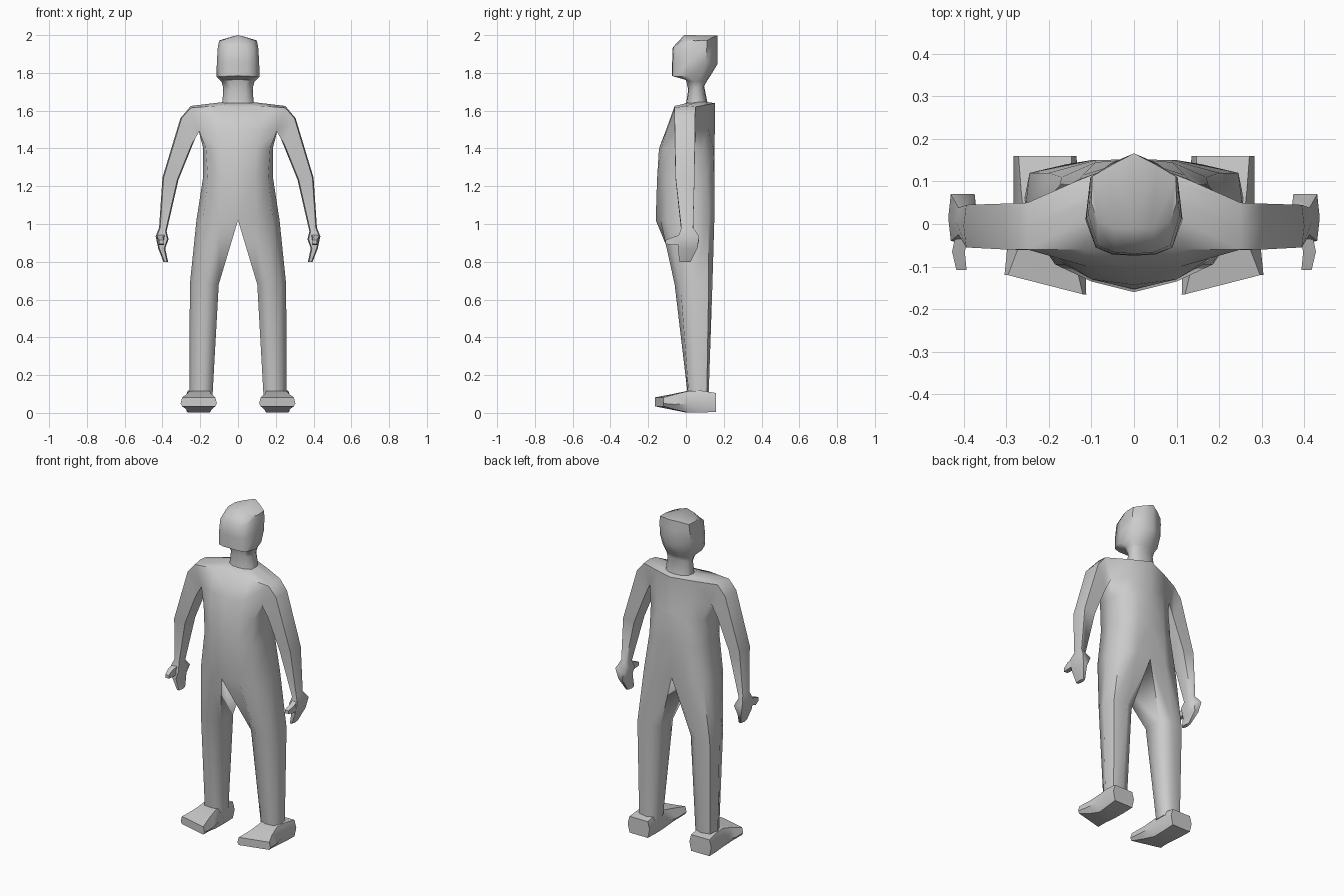
import bpy, bmesh, math

grey = bpy.data.materials.new("plain_grey")
grey.diffuse_color = (0.6, 0.6, 0.6, 1)


def ring(bm, pts):
    return [bm.verts.new(p) for p in pts]


def bridge(bm, a, b, closed=False, skip=()):
    """Join two rings with quads."""
    n = len(a)
    for i in range(n if closed else n - 1):
        if i not in skip:
            j = (i + 1) % n
            bm.faces.new((a[i], a[j], b[j], b[i]))


def finish(bm, name, angle=65):
    """Orient, mirror over x = 0, colour and shade."""
    bmesh.ops.recalc_face_normals(bm, faces=bm.faces[:])
    me = bpy.data.meshes.new(name)
    bm.to_mesh(me)
    bm.free()
    ob = bpy.data.objects.new(name, me)
    bpy.context.collection.objects.link(ob)
    me.materials.append(grey)
    mod = ob.modifiers.new("mirror", 'MIRROR')
    mod.use_clip = True
    bpy.ops.object.select_all(action='DESELECT')
    ob.select_set(True)
    bpy.context.view_layer.objects.active = ob
    bpy.ops.object.shade_smooth_by_angle(angle=math.radians(angle))
    return ob


def level(z, *xy):
    return [(x, y, z) for x, y in xy]


# Body: half rings run from front centre around the side to back centre
bm = bmesh.new()
ankle = ring(bm, level(0.09, (.135, .03), (.18, .01), (.235, .015), (.257, .06),
                       (.24, .11), (.18, .12), (.135, .10)))
knee = ring(bm, level(0.68, (.102, -.02), (.165, -.06), (.23, -.03), (.255, .04),
                      (.245, .12), (.16, .14), (.102, .10)))
crotch = ring(bm, level(1.02, (0, -.16), (.10, -.135), (.185, -.095), (.22, .02),
                        (.20, .12), (.10, .15), (0, .14)))
waist = ring(bm, level(1.24, (0, -.153), (.09, -.13), (.16, -.095), (.186, .01),
                       (.17, .11), (.09, .15), (0, .15)))
chest = ring(bm, level(1.40, (0, -.143), (.10, -.13), (.17, -.09), (.184, .0),
                       (.175, .09), (.09, .145), (0, .152)))
armpit = ring(bm, [(0, -.105, 1.50), (.11, -.10, 1.50), (.205, -.062, 1.49), (.21, -.01, 1.50),
                   (.207, .055, 1.50), (.12, .115, 1.51), (0, .152, 1.43)])
shoulder = ring(bm, [(0, -.055, 1.62), (.12, -.06, 1.625), (.25, -.06, 1.615), (.25, -.005, 1.625),
                     (.25, .05, 1.62), (.13, .103, 1.63), (0, .153, 1.64)])
collar = ring(bm, [(0, 0, 1.64), (.045, .005, 1.64), (.075, .025, 1.64), (.083, .06, 1.645),
                   (.075, .09, 1.645), (.04, .11, 1.645), (0, .115, 1.645)])
bridge(bm, ankle, knee, closed=True)
bridge(bm, knee, crotch, closed=True)
bridge(bm, crotch, waist)
bridge(bm, waist, chest)
bridge(bm, chest, armpit)
bridge(bm, armpit, shoulder, skip=(2, 3))
bridge(bm, shoulder, collar)
bm.faces.new(ankle)

# Arm and hand continue from the gap between armpit and shoulder:
# outer x, outer z, inner x, inner z, front y, back y
prev = shoulder[2:5] + armpit[4:1:-1]
for xo, zo, xi, zi, yf, yb in [
        (.305, 1.56, .24, 1.42, -.06, .048),
        (.40, 1.245, .315, 1.235, -.055, .045),
        (.418, .98, .378, .96, -.025, .038),
        (.436, .935, .368, .92, -.04, .07),
        (.422, .87, .385, .87, -.042, .06),
        (.395, .80, .37, .80, -.035, .025)]:
    ym, b = (yf + yb) / 2, .006
    arm = ring(bm, [(xo - b, yf, zo), (xo, ym, zo), (xo - b, yb, zo),
                    (xi + b, yb, zi), (xi, ym, zi), (xi + b, yf, zi)])
    bridge(bm, prev, arm, closed=True)
    prev = arm
bm.faces.new(prev)
finish(bm, "body")

# Head and neck
bm = bmesh.new()
rings = [
    [(0, 0, 1.635), (.045, .005, 1.635), (.075, .025, 1.635), (.083, .06, 1.635),
     (.075, .09, 1.635), (.04, .11, 1.635), (0, .115, 1.635)],
    [(0, .012, 1.71), (.04, .015, 1.71), (.068, .03, 1.715), (.078, .055, 1.72),
     (.068, .08, 1.725), (.04, .093, 1.73), (0, .096, 1.73)],
    [(0, 0, 1.765), (.045, .0, 1.763), (.078, .012, 1.758), (.088, .045, 1.755),
     (.075, .085, 1.755), (.04, .105, 1.755), (0, .11, 1.755)],
    [(0, -.074, 1.785), (.05, -.072, 1.783), (.09, -.055, 1.78), (.114, .01, 1.78),
     (.098, .085, 1.79), (.05, .125, 1.79), (0, .133, 1.79)],
    [(0, -.073, 1.86), (.05, -.07, 1.86), (.09, -.055, 1.86), (.112, .015, 1.86),
     (.103, .105, 1.86), (.055, .142, 1.85), (0, .166, 1.845)],
    [(0, -.07, 1.935), (.048, -.066, 1.935), (.085, -.05, 1.935), (.107, .02, 1.935),
     (.102, .11, 1.935), (.055, .14, 1.935), (0, .166, 1.935)],
    [(0, -.01, 2.0), (.045, -.01, 1.987), (.085, .005, 1.972), (.1, .05, 1.97),
     (.098, .112, 1.972), (.05, .14, 1.987), (0, .166, 1.998)],
]
loops = [ring(bm, r) for r in rings]
for a, b in zip(loops, loops[1:]):
    bridge(bm, a, b)
t = loops[-1]
for f in ((0, 1, 5, 6), (1, 2, 4, 5), (2, 3, 4)):
    bm.faces.new([t[i] for i in f])
finish(bm, "head", 50)

# Shoes, from heel to toe:
# inner x, outer x, inner y, outer y, sole z, edge z, top z, edge inset
bm = bmesh.new()
loops = []
for xi, xo, yi, yo, z0, zm, z1, s in [
        (.135, .283, .16, .16, .005, .06, .105, .012),
        (.13, .283, .08, .08, .002, .06, .118, .018),
        (.125, .283, .0, .01, .002, .05, .115, .025),
        (.115, .298, -.08, -.06, .018, .045, .098, .025),
        (.112, .304, -.165, -.12, .035, .05, .082, .008)]:
    loops.append(ring(bm, [(xi + s, yi, z0), (xo - s, yo, z0), (xo, yo, zm),
                           (xo - s, yo, z1), (xi + s, yi, z1), (xi, yi, zm)]))
for a, b in zip(loops, loops[1:]):
    bridge(bm, a, b, closed=True)
bm.faces.new(loops[0])
bm.faces.new(loops[-1])
finish(bm, "shoes", 50)

# Thumbs: centre x, y, z, half width, half height
bm = bmesh.new()
loops = []
for x, y, z, w, h in [(.40, -.01, .925, .016, .025), (.412, -.065, .91, .015, .022),
                      (.405, -.108, .905, .012, .010)]:
    loops.append(ring(bm, [(x - w, y, z - h), (x + w, y, z - h),
                           (x + w, y, z + h), (x - w, y, z + h)]))
for a, b in zip(loops, loops[1:]):
    bridge(bm, a, b, closed=True)
bm.faces.new(loops[0])
bm.faces.new(loops[-1])
finish(bm, "thumbs", 50)
